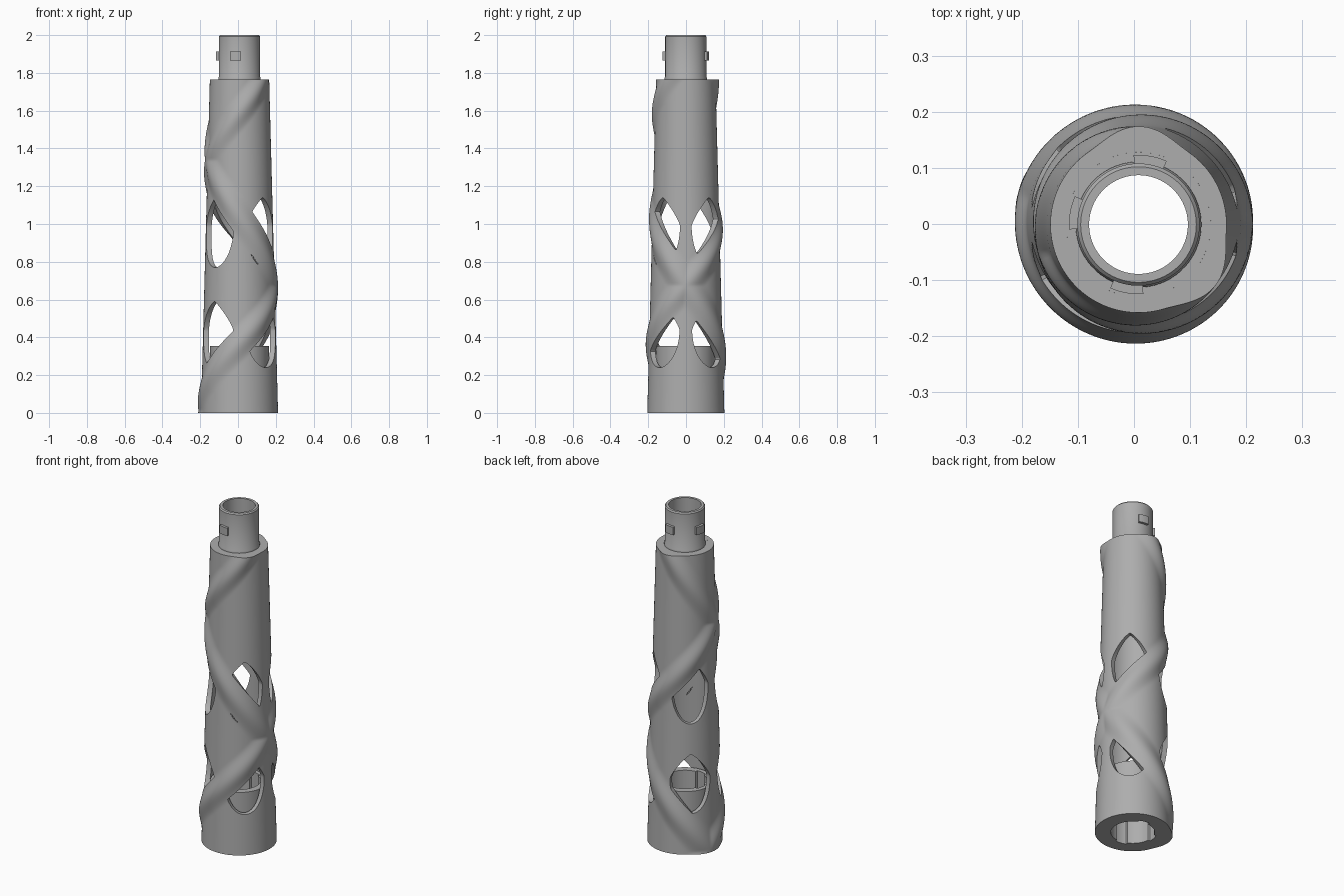
import bpy, bmesh, math

if "Cube" in bpy.data.objects:
    bpy.data.objects.remove(bpy.data.objects["Cube"])

CX, CY = 0.008, -0.001          # axis of the tube
TOP = 1.765                     # height of the shoulder
WALL = 0.028
NA, NZ = 144, 200               # shell grid

grey = bpy.data.materials.new("grey")
grey.diffuse_color = (0.42, 0.42, 0.42, 1)
grey.use_nodes = True
grey.node_tree.nodes["Principled BSDF"].inputs["Base Color"].default_value = grey.diffuse_color


def finish(bm, name):
    bmesh.ops.recalc_face_normals(bm, faces=bm.faces)
    me = bpy.data.meshes.new(name)
    bm.to_mesh(me)
    bm.free()
    me.materials.append(grey)
    ob = bpy.data.objects.new(name, me)
    ob.location = (CX, CY, 0)
    bpy.context.collection.objects.link(ob)
    bpy.ops.object.select_all(action='DESELECT')
    ob.select_set(True)
    bpy.context.view_layer.objects.active = ob
    bpy.ops.object.shade_smooth_by_angle(angle=math.radians(35))
    return ob


def polar(r, deg, z):
    a = math.radians(deg)
    return (r * math.cos(a), r * math.sin(a), z)


def wrap(d):
    return (d + 180) % 360 - 180


def base_radius(z):
    return 0.204 - 0.047 * z / TOP


# Two opposed helical ribs: angular distance from each crest
def rib_distances(a, z):
    return (abs(wrap(a - 295 * (z - 0.675))),
            abs(wrap(a + 248 * (z - 0.675))))


def outer_radius(a, z):
    d = min(min(rib_distances(a, z)) / 35, 1)
    return base_radius(z) + 0.018 * math.cos(d * math.pi / 2) ** 2


# Negative inside a window; ribs stay uncut
def window(a, z):
    u = abs((a % 90) - 45) / 35
    g = 9
    for zc, up, down in ((0.44, 0.15, 0.20), (0.99, 0.15, 0.22)):
        dz = z - zc
        if dz > 0:
            g = min(g, (u ** 1.25 + (dz / up) ** 1.25) ** 0.8)
        else:
            g = min(g, math.hypot(u, dz / down))
    return max(g - 1, 1 - min(rib_distances(a, z)) / 29)


def make_shell():
    bm = bmesh.new()
    coords = {}
    grid = []
    for j in range(NZ + 1):
        row = []
        for i in range(NA):
            a, z = 360 * i / NA, TOP * j / NZ
            v = bm.verts.new(polar(1, a, z))
            coords[v] = [a, z]
            row.append(v)
        grid.append(row)
    for j in range(NZ):
        for i in range(NA):
            a, z = 360 * (i + 0.5) / NA, TOP * (j + 0.5) / NZ
            if window(a, z) > 0:
                k = (i + 1) % NA
                bm.faces.new((grid[j][i], grid[j][k], grid[j + 1][k], grid[j + 1][i]))
    loose = [v for v in bm.verts if not v.link_faces]
    for v in loose:
        del coords[v]
    bmesh.ops.delete(bm, geom=loose, context='VERTS')

    # Pull the window rims onto their exact outline
    rim = [v for v in bm.verts if v.is_boundary and 0.01 < coords[v][1] < TOP - 0.01]
    for v in rim:
        a0, z0 = a, z = coords[v]
        for _ in range(6):
            f = window(a, z)
            ga = (window(a + 0.05, z) - window(a - 0.05, z)) / 0.1
            gz = (window(a, z + 0.0003) - window(a, z - 0.0003)) / 0.0006
            ga, gz = ga * 300, gz          # equalise degrees and height
            n = ga * ga + gz * gz
            if n < 1e-9:
                break
            a -= f * ga / n * 300
            z -= f * gz / n
        a = min(max(a, a0 - 2.2), a0 + 2.2)
        z = min(max(z, z0 - 0.008), z0 + 0.008)
        coords[v] = [a, z]

    # Outer and inner skins with walls joining every open edge
    faces = list(bm.faces)
    edges = [e for e in bm.edges if e.is_boundary]
    inner = {}
    for v, (a, z) in list(coords.items()):
        v.co = polar(outer_radius(a, z), a, z)
        inner[v] = bm.verts.new(polar(base_radius(z) - WALL, a, z))
    for f in faces:
        bm.faces.new([inner[v] for v in reversed(f.verts)])
    for e in edges:
        p, q = e.verts
        bm.faces.new((p, q, inner[q], inner[p]))
    finish(bm, "shell")


# Closed ring profile turned about the axis; radius may vary with angle
def turned(name, profile, n=96):
    bm = bmesh.new()
    rows = []
    for i in range(n):
        a = 360 * i / n
        rows.append([bm.verts.new(polar(r(a) if callable(r) else r, a, z)) for r, z in profile])
    m = len(profile)
    for i in range(n):
        s, t = rows[i], rows[(i + 1) % n]
        for j in range(m):
            k = (j + 1) % m
            bm.faces.new((s[j], t[j], t[k], s[k]))
    return finish(bm, name)


LUG_ANGLES = (80, 170, 260)


def socket_bore(a):
    return 0.131 if any(abs(wrap(a - c)) < 16 for c in LUG_ANGLES) else 0.118


# Bayonet locking lug on the neck
def lug(name, centre):
    bm = bmesh.new()
    steps = 8
    rows = []
    for i in range(steps + 1):
        a = centre - 14 + 28 * i / steps
        rows.append([bm.verts.new(polar(r, a, z)) for r, z in
                     ((0.1, 1.865), (0.124, 1.865), (0.124, 1.912), (0.1, 1.912))])
    for s, t in zip(rows, rows[1:]):
        for j in range(4):
            k = (j + 1) % 4
            bm.faces.new((s[j], t[j], t[k], s[k]))
    bm.faces.new(rows[0])
    bm.faces.new(rows[-1])
    finish(bm, name)


make_shell()

# Neck with shoulder plate
turned("neck", [(0.088, 1.735), (0.13, 1.735), (0.129, TOP), (0.112, TOP), (0.112, 1.775),
                (0.109, 1.78), (0.109, 1.993), (0.103, 2.0), (0.088, 2.0)])

# Grooved socket inside the foot
turned("socket", [(socket_bore, 0.0), (0.176, 0.0), (0.176, 0.02), (0.157, 0.02),
                  (0.157, 0.355), (socket_bore, 0.355)], 180)

for n, c in enumerate(LUG_ANGLES):
    lug("locking_lug_%d" % (n + 1), c)
